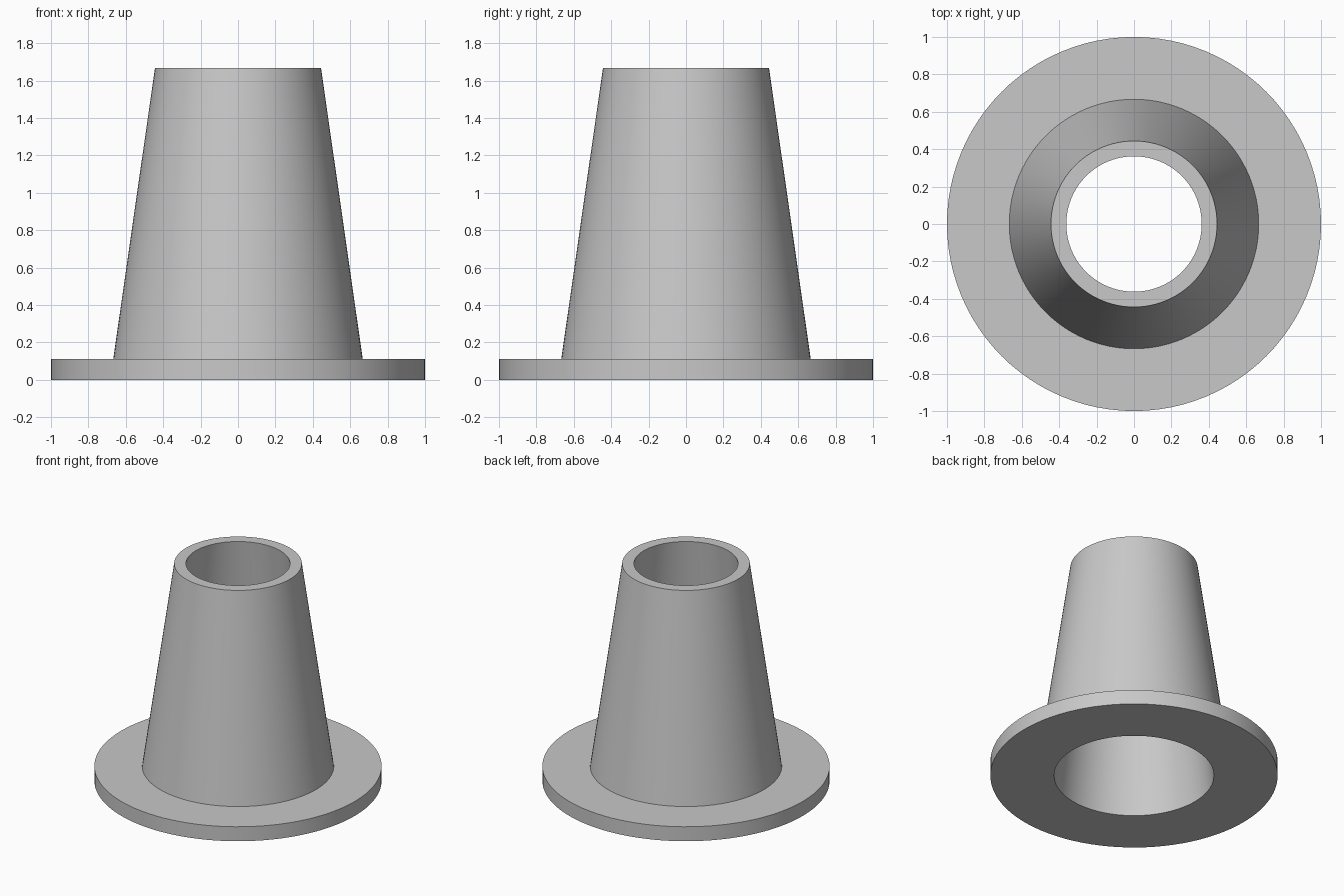
import bpy
import bmesh
from math import radians

old = bpy.data.objects.get("Cube")
if old:
    bpy.data.objects.remove(old, do_unlink=True)

# Plain grey material
grey = bpy.data.materials.new("plain grey")
grey.use_nodes = True
colour = (0.58, 0.58, 0.58, 1)
grey.diffuse_color = colour
grey.node_tree.nodes["Principled BSDF"].inputs["Base Color"].default_value = colour


def lathe(name, profile, segments=96):
    """Spin a closed (radius, z) profile around the z axis."""
    bm = bmesh.new()
    verts = [bm.verts.new((r, 0, z)) for r, z in profile]
    edges = [bm.edges.new((a, b)) for a, b in zip(verts, verts[1:] + verts[:1])]
    bmesh.ops.spin(bm, geom=verts + edges, cent=(0, 0, 0), axis=(0, 0, 1),
                   angle=radians(360), steps=segments, use_duplicate=False)
    bmesh.ops.remove_doubles(bm, verts=bm.verts, dist=0.0001)
    bmesh.ops.recalc_face_normals(bm, faces=bm.faces)
    mesh = bpy.data.meshes.new(name)
    bm.to_mesh(mesh)
    bm.free()
    mesh.materials.append(grey)
    obj = bpy.data.objects.new(name, mesh)
    bpy.context.collection.objects.link(obj)
    bpy.ops.object.select_all(action="DESELECT")
    obj.select_set(True)
    bpy.context.view_layer.objects.active = obj
    bpy.ops.object.shade_smooth_by_angle(angle=radians(30))
    return obj


# Flat flange and hollow tapered sleeve in one closed solid
lathe("flanged_tapered_sleeve", [
    (0.556, 0), (1, 0), (1, 0.111),       # flange underside and rim
    (0.667, 0.111), (0.444, 1.667),       # flange top and outer wall
    (0.362, 1.667),                       # sleeve lip, bore closes the loop
])
